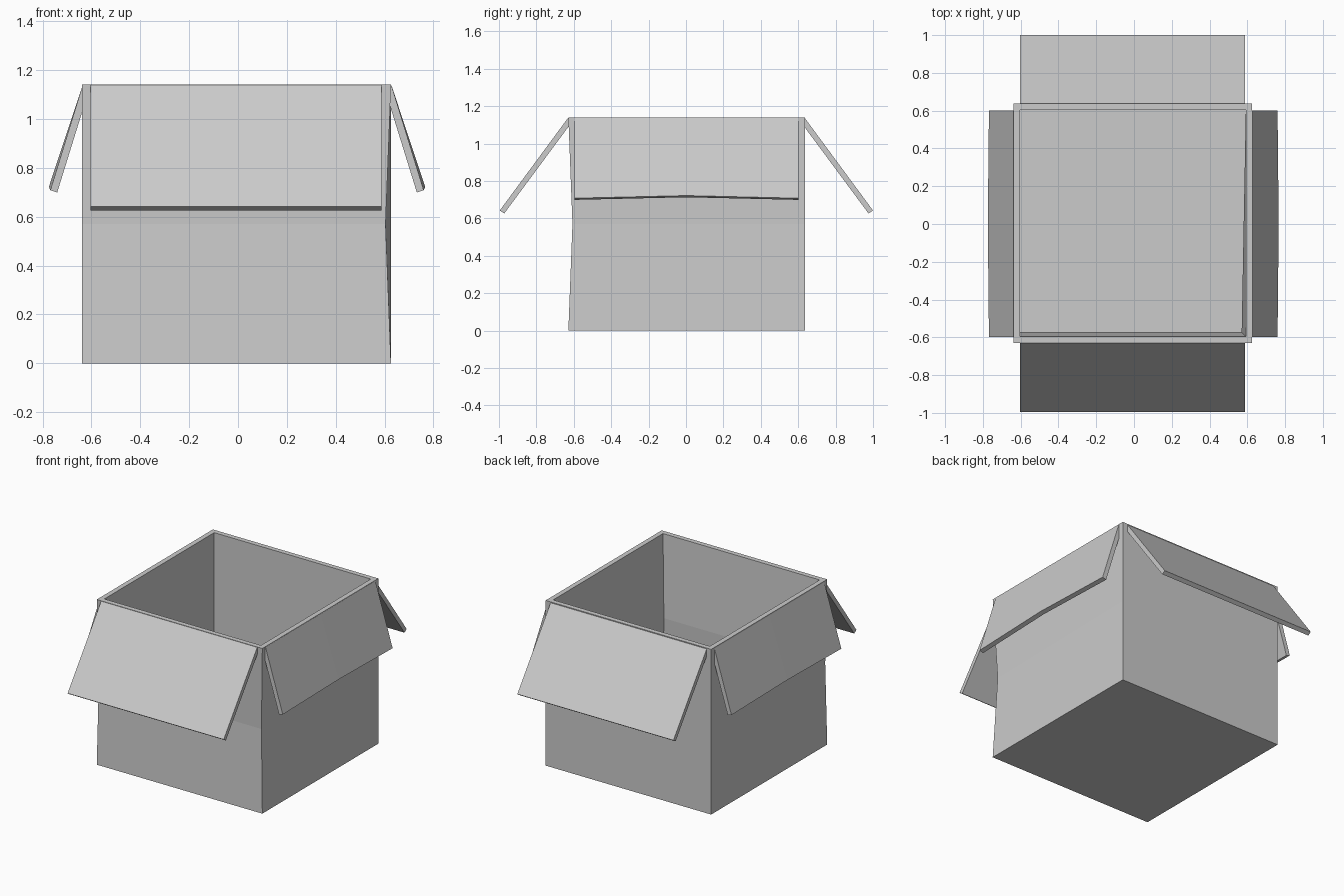
import bpy, bmesh

if "Cube" in bpy.data.objects:
    bpy.data.objects.remove(bpy.data.objects["Cube"])


def finish(bm, name):
    bmesh.ops.recalc_face_normals(bm, faces=bm.faces)
    me = bpy.data.meshes.new(name)
    bm.to_mesh(me)
    bm.free()
    ob = bpy.data.objects.new(name, me)
    bpy.context.collection.objects.link(ob)
    return ob


def loft(name, rings, closed_ends=True):
    """Skin a list of four-point rings and cap both ends."""
    bm = bmesh.new()
    vr = [[bm.verts.new(p) for p in r] for r in rings]
    for a, b in zip(vr, vr[1:]):
        for i in range(4):
            j = (i + 1) % 4
            bm.faces.new((a[i], a[j], b[j], b[i]))
    if closed_ends:
        bm.faces.new(vr[0])
        bm.faces.new(vr[-1])
    return finish(bm, name)


X0, X1, Y0, Y1 = -0.638, 0.626, -0.629, 0.637   # outer walls
T, TOP, MID = 0.034, 1.14, 0.57


def ring(t, z, dent=0.0):
    """Box section inset by t; dent pushes in the front corners."""
    return [(X0 + t, Y0 + t + dent, z), (X1 - t - dent, Y0 + t + dent, z),
            (X1 - t, Y1 - t, z), (X0 + t, Y1 - t, z)]


# Carton: outside up, over the rim, down the inside to the floor
loft("carton", [ring(0, 0), ring(0, MID, 0.022), ring(0, TOP),
                ring(T, TOP), ring(T, MID, 0.022), ring(T, T)])


# Flaps: (outward, z) slab profiles swept along the rim
def flap(name, axis, sign, centre, profiles, stations):
    rings = []
    for s, prof in zip(stations, profiles):
        pts = []
        for d, z in prof:
            o = centre + sign * d
            pts.append((o, s, z) if axis == "x" else (s, o, z))
        rings.append(pts)
    loft(name, rings)


long_prof = [(0.632, 1.138), (0.998, 0.642), (0.974, 0.626), (0.609, 1.119)]
side_end = [(0.632, 1.138), (0.764, 0.708), (0.736, 0.699), (0.604, 1.125)]
side_mid = [(0.632, 1.138), (0.770, 0.722), (0.742, 0.713), (0.604, 1.125)]

for sign, name in ((-1, "front_flap"), (1, "back_flap")):
    flap(name, "y", sign, 0.002, [long_prof] * 2, (-0.604, 0.588))
for sign, name in ((-1, "left_flap"), (1, "right_flap")):
    flap(name, "x", sign, -0.004, [side_end, side_mid, side_end], (-0.597, 0.002, 0.601))
